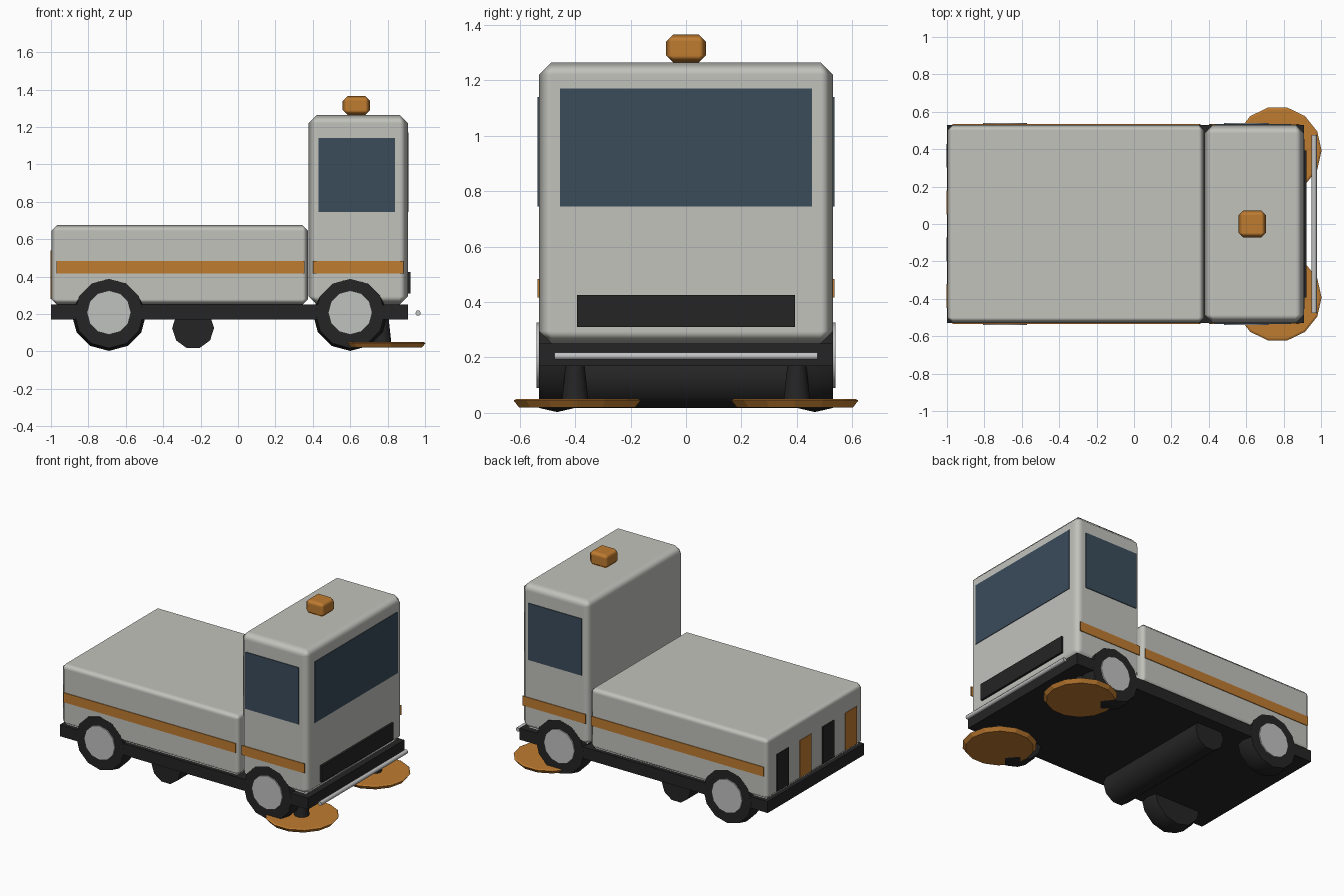
import bpy, math
from mathutils import Matrix, Vector

cube = bpy.data.objects.get("Cube")
if cube:
    bpy.data.objects.remove(cube)


def material(name, rgb):
    m = bpy.data.materials.new(name)
    m.use_nodes = True
    m.diffuse_color = (*rgb, 1)
    m.node_tree.nodes["Principled BSDF"].inputs["Base Color"].default_value = (*rgb, 1)
    return m


GREY = material("body grey", (0.54, 0.54, 0.505))
ORANGE = material("orange", (0.52, 0.2, 0.03))
GLASS = material("dark blue glass", (0.043, 0.072, 0.105))
BLACK = material("black", (0.018, 0.018, 0.018))
METAL = material("pale metal", (0.53, 0.54, 0.53))


def finish(name, mat, smooth=None):
    ob = bpy.context.object
    ob.name = ob.data.name = name
    ob.data.materials.append(mat)
    if smooth:
        bpy.ops.object.shade_smooth_by_angle(angle=math.radians(smooth))
    return ob


def box(name, mat, x, y, z, bevel=0):
    """Box given by its (low, high) limits on each axis."""
    lo, hi = Vector((x[0], y[0], z[0])), Vector((x[1], y[1], z[1]))
    bpy.ops.mesh.primitive_cube_add(size=1)
    ob = bpy.context.object
    ob.data.transform(Matrix.Translation((lo + hi) / 2) @ Matrix.Diagonal((*(hi - lo), 1)))
    finish(name, mat, 60 if bevel else None)
    if bevel:
        mod = ob.modifiers.new("Bevel", "BEVEL")
        mod.width, mod.segments, mod.harden_normals = bevel, 1, True
    return ob


def lathe(name, mat, profile, centre, axis, sides, smooth=None):
    """Closed solid of revolution from (distance along axis, radius) points."""
    turn = Vector((0, 0, 1)).rotation_difference(Vector(axis)).to_matrix()
    verts, faces = [], []
    for h, r in profile:
        for i in range(sides):
            a = math.tau * i / sides
            verts.append(Vector(centre) + turn @ Vector((r * math.cos(a), r * math.sin(a), h)))
    for k in range(len(profile) - 1):
        for i in range(sides):
            j, a, b = (i + 1) % sides, k * sides, (k + 1) * sides
            faces.append((a + i, a + j, b + j, b + i))
    faces.append(tuple(reversed(range(sides))))
    faces.append(tuple(range(len(verts) - sides, len(verts))))
    me = bpy.data.meshes.new(name)
    me.from_pydata(verts, [], faces)
    ob = bpy.data.objects.new(name, me)
    bpy.context.collection.objects.link(ob)
    bpy.ops.object.select_all(action="DESELECT")
    ob.select_set(True)
    bpy.context.view_layer.objects.active = ob
    return finish(name, mat, smooth)


# Main volumes
W = (-0.53, 0.53)
box("chassis", BLACK, (-1, 0.91), W, (0.17, 0.25))
box("hopper_body", GREY, (-0.998, 0.375), W, (0.25, 0.675), 0.03)
box("cab", GREY, (0.378, 0.908), W, (0.25, 1.265), 0.045)
box("beacon", ORANGE, (0.56, 0.705), (-0.072, 0.072), (1.265, 1.365), 0.025)

# Front of the cab
box("windscreen", GLASS, (0.905, 0.912), (-0.455, 0.455), (0.745, 1.17))
box("grille", BLACK, (0.9, 0.923), (-0.393, 0.393), (0.31, 0.425))
lathe("front_bumper_bar", METAL, [(-0.475, 0.015), (0.475, 0.015)],
      (0.963, 0, 0.205), (0, 1, 0), 6, 70)

# Warning stripes on the rear
for i in range(4):
    y = 0.365 - 0.25 * i
    box(f"rear_stripe_{i + 1}", ORANGE if i % 2 else BLACK,
        (-1.003, -0.995), (y - 0.064, y + 0.064), (0.28, 0.54))

# Parts on both sides
for side, s in (("right", -1), ("left", 1)):
    skin = sorted((s * 0.528, s * 0.535))
    box(f"{side}_window", GLASS, (0.43, 0.84), skin, (0.745, 1.14))
    box(f"{side}_body_stripe", ORANGE, (-0.97, 0.355), skin, (0.417, 0.483))
    box(f"{side}_cab_stripe", ORANGE, (0.4, 0.885), skin, (0.417, 0.483))

    for end, x in (("front", 0.6), ("rear", -0.69)):
        lathe(f"{side}_{end}_tyre", BLACK,
              [(-0.065, 0.185), (0, 0.2), (0.0655, 0.185)],
              (x, s * 0.465, 0.203), (0, s, 0), 12, 40)
        lathe(f"{side}_{end}_hub", METAL, [(-0.05, 0.118), (0.074, 0.118)],
              (x, s * 0.465, 0.208), (0, s, 0), 12, 40)

    lathe(f"{side}_brush", ORANGE, [(0.02, 0.215), (0.045, 0.235), (0.05, 0.225)],
          (0.768, s * 0.393, 0), (0, 0, 1), 14)
    lathe(f"{side}_brush_arm", BLACK, [(0.045, 0.05), (0.18, 0.035)],
          (0.77, s * 0.4, 0), (0, 0, 1), 10, 40)

# Sweeping roller under the chassis
lathe("sweeping_roller", BLACK, [(-0.45, 0.112), (0.45, 0.112)],
      (-0.24, 0, 0.125), (0, 1, 0), 10, 40)
